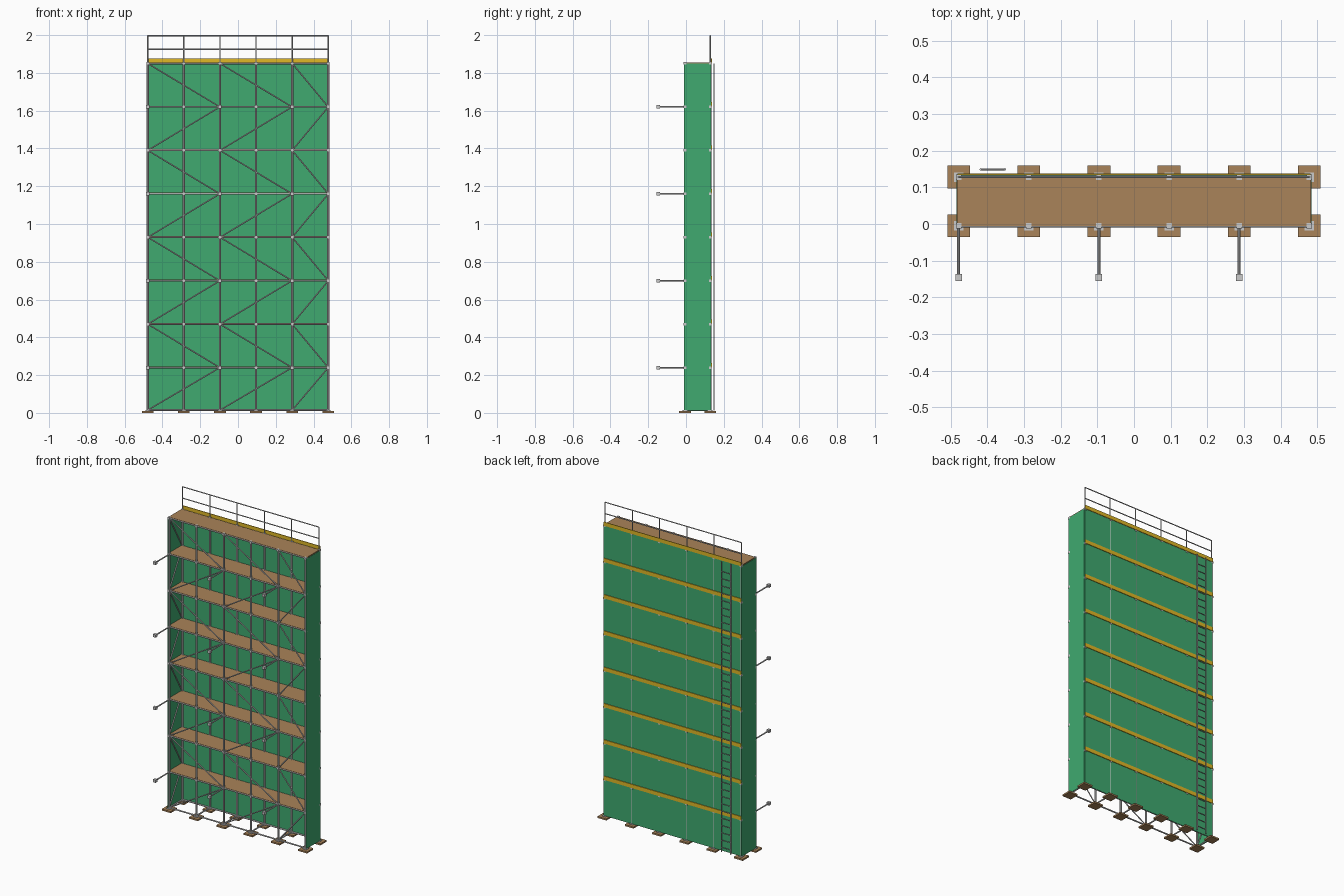
import bpy, bmesh
from mathutils import Vector, Matrix

if "Cube" in bpy.data.objects:
    bpy.data.objects.remove(bpy.data.objects["Cube"])

XS = [-0.478 + 0.1912 * i for i in range(6)]
YF, YB = -0.005, 0.128
LEVELS = [0.24 + 0.23 * i for i in range(8)]
Z0, TOP = 0.015, 1.85


def material(name, color):
    m = bpy.data.materials.new(name)
    m.diffuse_color = (*color, 1)
    m.use_nodes = True
    m.node_tree.nodes["Principled BSDF"].inputs["Base Color"].default_value = m.diffuse_color
    return m


GREEN = material("net_green", (0.05, 0.40, 0.16))
WOOD = material("timber", (0.40, 0.23, 0.10))
YELLOW = material("toe_yellow", (0.75, 0.48, 0.02))


def finish(name, bm, mat=None, smooth=False):
    me = bpy.data.meshes.new(name)
    bm.to_mesh(me)
    bm.free()
    ob = bpy.data.objects.new(name, me)
    bpy.context.collection.objects.link(ob)
    if mat:
        me.materials.append(mat)
    if smooth:
        bpy.context.view_layer.objects.active = ob
        ob.select_set(True)
        bpy.ops.object.shade_smooth_by_angle()
        ob.select_set(False)
    return ob


def tubes(name, pairs, r, sides=8):
    bm = bmesh.new()
    for a, b in pairs:
        a, b = Vector(a), Vector(b)
        d = b - a
        mat = Matrix.Translation((a + b) / 2) @ d.to_track_quat('Z', 'Y').to_matrix().to_4x4()
        bmesh.ops.create_cone(bm, cap_ends=True, segments=sides, radius1=r, radius2=r,
                              depth=d.length, matrix=mat)
    return finish(name, bm, smooth=True)


def boxes(name, items, mat=None):
    bm = bmesh.new()
    for c, s in items:
        bmesh.ops.create_cube(bm, size=1, matrix=Matrix.Translation(c) @ Matrix.Diagonal((*s, 1)))
    return finish(name, bm, mat)


X0, X1 = XS[0], XS[-1]
nodes = [(x, y) for x in XS for y in (YF, YB)]
rows = [Z0] + LEVELS

# Feet: timber sole boards, steel base plates
boxes("sole_boards", [((x, y, 0.005), (0.062, 0.062, 0.01)) for x, y in nodes], WOOD)
boxes("base_plates", [((x, y, 0.012), (0.026, 0.026, 0.004)) for x, y in nodes])

# Standards, ledgers and transoms
tubes("standards", [((x, y, 0.012), (x, y, TOP)) for x, y in nodes], 0.006)
tubes("ledgers", [((X0, y, z), (X1, y, z)) for y in (YF, YB) for z in rows], 0.0045)
tubes("transoms", [((x, YF, z), (x, YB, z)) for x in XS for z in rows], 0.0045)
boxes("couplers", [((x, y, z), (0.015, 0.015, 0.013)) for x, y in nodes for z in LEVELS])

# Zigzag bracing on the front face and both ends
face, ends = [], []
for k in range(8):
    lo, hi = rows[k], rows[k + 1]
    a, b = (lo, hi) if k % 2 == 0 else (hi, lo)
    for i, j in ((0, 2), (2, 4), (4, 5)):
        face.append(((XS[i], YF, a), (XS[j], YF, b)))
    for x in (X0, X1):
        ends.append(((x, YF, a), (x, YB, b)))
tubes("face_braces", face, 0.0035)
tubes("end_braces", ends, 0.0035)

# Decks and toe boards at every level
boxes("decks", [((0, 0.0595, z + 0.002), (0.966, 0.131, 0.008)) for z in LEVELS], WOOD)
boxes("toe_boards", [((0, 0.1355, z + 0.013), (0.962, 0.004, 0.024)) for z in LEVELS], YELLOW)

# Top guard rail
rail = [((x, YB, TOP), (x, YB, 1.997)) for x in XS]
rail += [((X0, YB, z), (X1, YB, z)) for z in (1.925, 1.997)]
tubes("guard_rail", rail, 0.0032)

# Debris netting on the back and ends
h, zc = TOP - 0.012, (TOP + 0.012) / 2
boxes("back_net", [((0, 0.1325, zc), (0.966, 0.002, h))], GREEN)
boxes("end_nets", [((s * 0.4845, 0.06, zc), (0.002, 0.143, h)) for s in (-1, 1)], GREEN)

# Wall ties with end pads
ties = [(XS[i], z) for i in (0, 2, 4) for z in LEVELS[0::2]]
tubes("wall_ties", [((x, YB, z), (x, -0.14, z)) for x, z in ties], 0.004)
boxes("tie_pads", [((x, -0.146, z), (0.018, 0.018, 0.018)) for x, z in ties])

# Access ladder on the back
LX, LY = (-0.418, -0.352), 0.149
tubes("ladder_rails", [((x, LY, 0.012), (x, LY, TOP)) for x in LX], 0.0032)
tubes("ladder_rungs", [((LX[0], LY, 0.04 + 0.046 * i), (LX[1], LY, 0.04 + 0.046 * i))
                       for i in range(39)], 0.0025)
